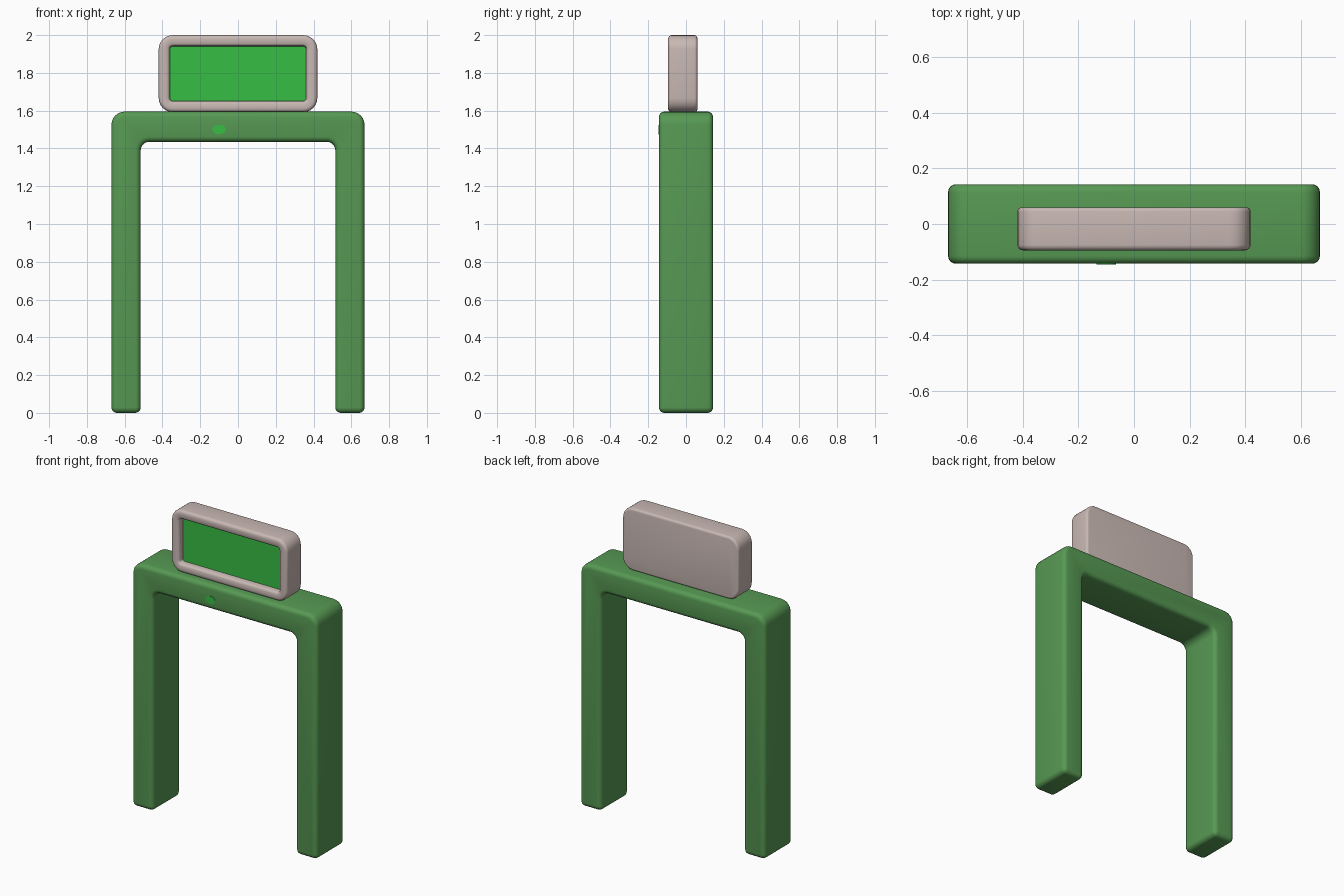
import bpy, bmesh, math
from mathutils import Vector

if "Cube" in bpy.data.objects:
    bpy.data.objects.remove(bpy.data.objects["Cube"], do_unlink=True)


def material(name, rgb):
    m = bpy.data.materials.new(name)
    m.use_nodes = True
    m.diffuse_color = (*rgb, 1)
    m.node_tree.nodes["Principled BSDF"].inputs["Base Color"].default_value = (*rgb, 1)
    return m


leaf_green = material("leaf green", (0.095, 0.32, 0.087))
warm_grey = material("warm grey", (0.58, 0.48, 0.45))
bright_green = material("bright green", (0.037, 0.51, 0.056))


def outline(corners, inset, steps=6):
    """Counterclockwise right-angled outline (x, z, radius), inset and rounded."""
    points = []
    for i, (x, z, radius) in enumerate(corners):
        p = Vector((x, z))
        before, after = corners[i - 1], corners[(i + 1) % len(corners)]
        u = (p - Vector(before[:2])).normalized()
        v = (Vector(after[:2]) - p).normalized()
        convex = u.x * v.y - u.y * v.x > 0
        side = 1 if convex else -1
        p = p + (v - u) * inset * side
        r = max(radius - inset * side, 0.004)
        centre = p + (v - u) * r
        for k in range(steps + 1):
            a = k / steps * math.pi / 2
            points.append(centre + r * (u * math.sin(a) - v * math.cos(a)))
    return points


def loft(name, corners, rings, colours):
    """Skin insets of one outline from back to front; rings are (inset, y)."""
    bm = bmesh.new()
    loops = [[bm.verts.new((p.x, y, p.y)) for p in outline(corners, inset)]
             for inset, y in rings]
    for a, b in zip(loops, loops[1:]):
        for i in range(len(a)):
            j = (i + 1) % len(a)
            bm.faces.new((a[i], a[j], b[j], b[i]))
    bm.faces.new(loops[0])
    front = bm.faces.new(loops[-1])
    front.material_index = len(colours) - 1
    bmesh.ops.recalc_face_normals(bm, faces=bm.faces)
    return finish(name, bm, colours)


def finish(name, bm, colours):
    mesh = bpy.data.meshes.new(name)
    bm.to_mesh(mesh)
    bm.free()
    for m in colours:
        mesh.materials.append(m)
    ob = bpy.data.objects.new(name, mesh)
    bpy.context.collection.objects.link(ob)
    bpy.ops.object.select_all(action="DESELECT")
    ob.select_set(True)
    bpy.context.view_layer.objects.active = ob
    bpy.ops.object.shade_smooth_by_angle(angle=math.radians(40))
    return ob


def rounded(y, r, toward, steps=4):
    """Quarter-round edge rings from the flat face at y to the side wall."""
    angles = [k / steps * math.pi / 2 for k in range(steps + 1)]
    return [(r * (1 - math.sin(a)), y + toward * r * (1 - math.cos(a))) for a in angles]


# Arch: two legs and a crossbar in one rounded piece
half = [(0.515, 1.435, 0.045), (0.515, 0, 0.03), (0.67, 0, 0.03), (0.67, 1.595, 0.07)]
arch_corners = half + [(-x, z, r) for x, z, r in reversed(half)]
loft("arch", arch_corners,
     rounded(0.143, 0.028, -1) + rounded(-0.143, 0.028, 1)[::-1], [leaf_green])

# Sign: rounded case whose front lip drops into a recessed screen
sign_corners = [(-0.42, 1.592, 0.075), (0.42, 1.592, 0.075),
                (0.42, 2.0, 0.075), (-0.42, 2.0, 0.075)]
lip = [(0.045, -0.095), (0.054, -0.09), (0.058, -0.08), (0.06, -0.055)]
loft("sign", sign_corners,
     rounded(0.06, 0.015, -1) + rounded(-0.095, 0.02, 1)[::-1] + lip,
     [warm_grey, bright_green])

# Indicator: small oval plate on the crossbar
bm = bmesh.new()
bmesh.ops.create_cone(bm, cap_ends=True, segments=24, radius1=1, radius2=1, depth=1)
for v in bm.verts:
    x, y, z = v.co
    v.co = (-0.1 + x * 0.035, -0.143 + z * 0.006, 1.5 + y * 0.025)
bmesh.ops.recalc_face_normals(bm, faces=bm.faces)
finish("indicator", bm, [bright_green])
